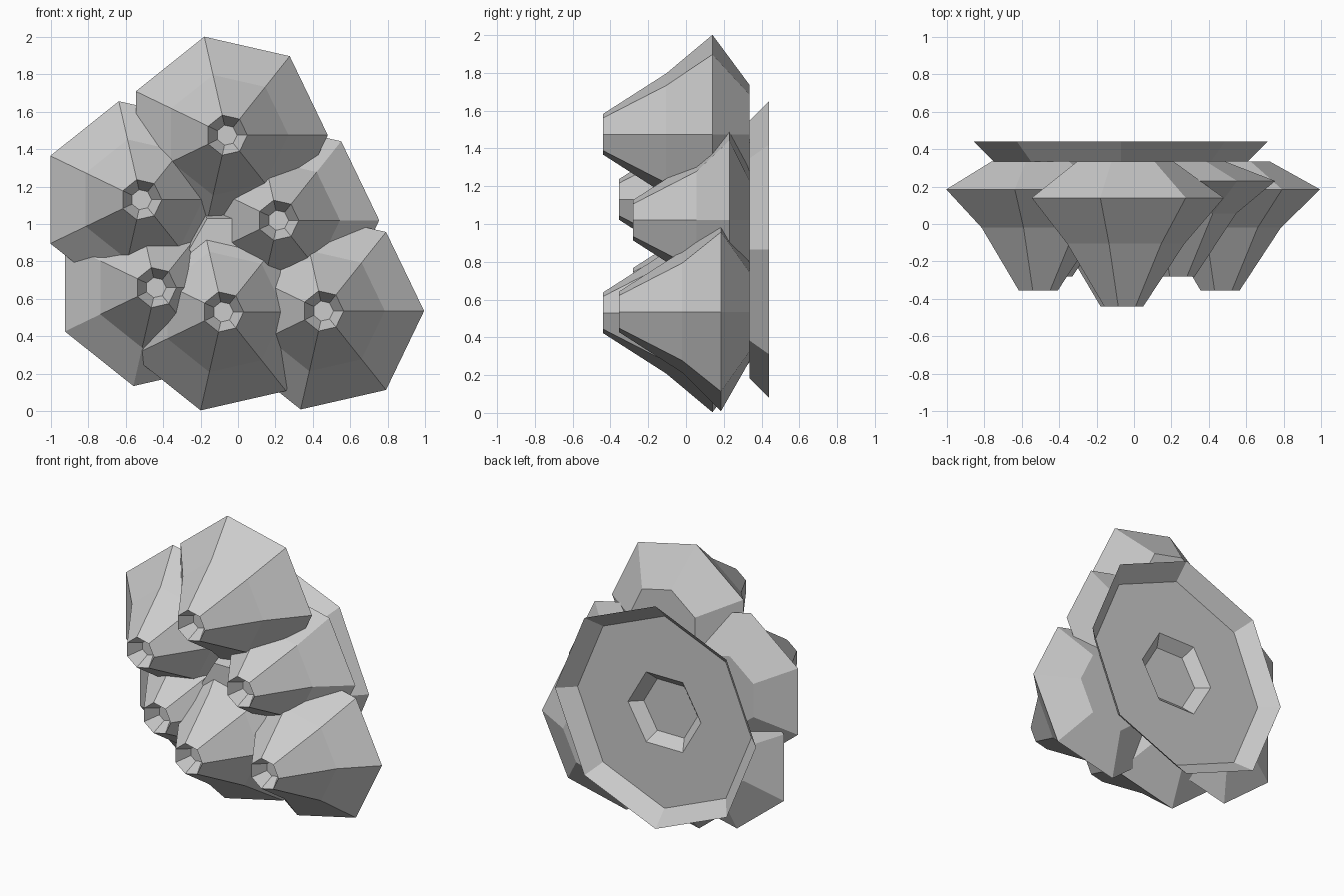
import bpy, bmesh, math

if "Cube" in bpy.data.objects:
    bpy.data.objects.remove(bpy.data.objects["Cube"])


def lathe(name, cx, cz, sides, profile):
    """Flat-sided solid of revolution along y; profile is (y, radius) pairs, capped at both ends."""
    bm = bmesh.new()
    rings = []
    for y, r in profile:
        rings.append([bm.verts.new((cx + r * math.cos(math.tau * i / sides), y,
                                    cz + r * math.sin(math.tau * i / sides)))
                      for i in range(sides)])
    for a, b in zip(rings, rings[1:]):
        for i in range(sides):
            j = (i + 1) % sides
            bm.faces.new((a[i], a[j], b[j], b[i]))
    bm.faces.new(rings[0])
    bm.faces.new(rings[-1])
    bmesh.ops.recalc_face_normals(bm, faces=bm.faces)
    mesh = bpy.data.meshes.new(name)
    bm.to_mesh(mesh)
    bm.free()
    obj = bpy.data.objects.new(name, mesh)
    bpy.context.collection.objects.link(obj)
    return obj


# Seven-sided shells: centre x, centre z, front y, widest y
shells = {
    "top_shell": (-0.06, 1.475, -0.44, 0.14),
    "bottom_shell": (-0.08, 0.53, -0.44, 0.14),
    "left_shell": (-0.517, 1.13, -0.355, 0.185),
    "right_shell": (0.455, 0.535, -0.355, 0.185),
    "lower_left_shell": (-0.439, 0.66, -0.28, 0.23),
    "middle_right_shell": (0.215, 1.02, -0.28, 0.23),
}
parts = []
for name, (x, z, front, wide) in shells.items():
    parts.append(lathe(name, x, z, 7, [
        (front + 0.10, 0.055),   # crater floor
        (front, 0.11),           # rim
        (front + 0.335, 0.33),   # flank
        (wide, 0.54),            # widest ring
        (0.335, 0.27),           # back
    ]))

# Eight-sided dish on the back, open to the rear
cx, cz = -0.07, 0.865
parts.append(lathe("back_dish", cx, cz, 8, [(0.335, 0.68), (0.44, 0.785), (0.34, 0.678)]))

# Six-sided core showing in the gap between the shells
parts.append(lathe("centre_core", cx, cz, 6, [(-0.03, 0.19), (0.337, 0.29)]))

# Shallow six-sided recess in the dish floor
cutter = lathe("recess_cutter", cx, cz, 6, [(0.27, 0.21), (0.34, 0.285), (0.36, 0.305)])
cutter.hide_render = True
cutter.hide_viewport = True
for part in parts:
    cut = part.modifiers.new("recess", 'BOOLEAN')
    cut.operation = 'DIFFERENCE'
    cut.solver = 'EXACT'
    cut.object = cutter
